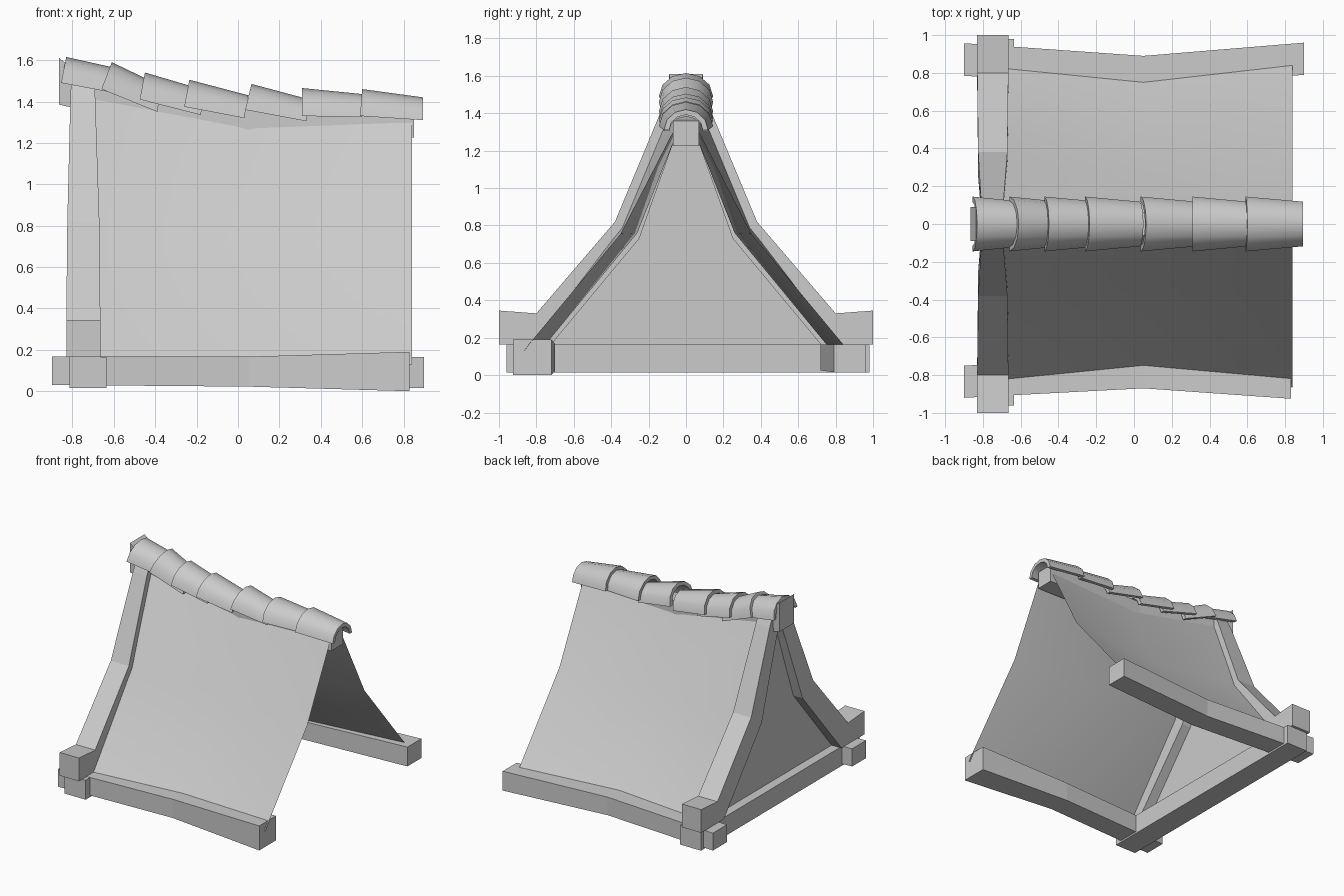
import bpy, bmesh, math
from mathutils import Vector

if "Cube" in bpy.data.objects:
    bpy.data.objects.remove(bpy.data.objects["Cube"])


def make(name, verts, faces, smooth=False):
    me = bpy.data.meshes.new(name)
    me.from_pydata([tuple(v) for v in verts], [], faces)
    ob = bpy.data.objects.new(name, me)
    bpy.context.collection.objects.link(ob)
    bm = bmesh.new()
    bm.from_mesh(me)
    bmesh.ops.recalc_face_normals(bm, faces=bm.faces)
    bm.to_mesh(me)
    bm.free()
    if smooth:
        bpy.context.view_layer.objects.active = ob
        ob.select_set(True)
        bpy.ops.object.shade_smooth_by_angle(angle=math.radians(40))
        ob.select_set(False)
    return ob


def loft(name, sections, smooth=False, caps=True):
    """Skin a list of closed cross-sections."""
    n = len(sections[0])
    verts = [p for s in sections for p in s]
    faces = []
    for k in range(len(sections) - 1):
        a, b = k * n, (k + 1) * n
        faces += [(a + i, a + (i + 1) % n, b + (i + 1) % n, b + i) for i in range(n)]
    if caps:
        faces += [tuple(range(n)), tuple(range(len(verts) - n, len(verts)))]
    return make(name, verts, faces, smooth)


def x_rect(x, y0, y1, z0, z1):
    return [(x, y0, z0), (x, y1, z0), (x, y1, z1), (x, y0, z1)]


# Bent sill beams under both eaves
loft("back_sill_beam", [x_rect(-0.9, 0.785, 0.957, 0.03, 0.165),
                        x_rect(0.05, 0.72, 0.89, 0.025, 0.165),
                        x_rect(0.9, 0.79, 0.96, 0.015, 0.165)])
loft("front_sill_beam", [x_rect(-0.9, -0.92, -0.75, 0.03, 0.167),
                         x_rect(0.05, -0.87, -0.70, 0.022, 0.167),
                         x_rect(0.83, -0.925, -0.72, 0.0, 0.19)])

# Cross beam under the gable
loft("gable_sill_beam", [[(-0.815, y, 0.015), (-0.635, y, 0.015), (-0.635, y, 0.165), (-0.815, y, 0.165)]
                         for y in (-0.96, 0.98)])

# Ridge beam, sagging along its length
loft("ridge_beam", [x_rect(-0.865, -0.09, 0.09, 1.385, 1.61),
                    x_rect(-0.80, -0.085, 0.085, 1.37, 1.56),
                    x_rect(0.0, -0.06, 0.06, 1.23, 1.37),
                    x_rect(0.85, -0.07, 0.07, 1.225, 1.36)])

# Gable rafters with upturned feet: outer y,z / inner y,z / x range
rafter = [(1.0, 0.345, 1.0, 0.165, -0.83, -0.665),
          (0.8, 0.33, 0.72, 0.165, -0.83, -0.665),
          (0.38, 0.82, 0.25, 0.73, -0.825, -0.67),
          (0.13, 1.42, 0.065, 1.25, -0.81, -0.69),
          (0.07, 1.54, 0.0, 1.42, -0.805, -0.69)]
for s, side in ((1, "back"), (-1, "front")):
    loft(side + "_rafter", [[(x0, s * yo, zo), (x1, s * yo, zo), (x1, s * yi, zi), (x0, s * yi, zi)]
                            for yo, zo, yi, zi, x0, x1 in rafter])

# Recessed gable wall
half = [(0.78, 0.13), (0.31, 0.77), (0.09, 1.33), (0.03, 1.45)]
outline = half + [(-y, z) for y, z in reversed(half)]
make("gable_wall", [(-0.745, y, z) for y, z in outline],
     [(i, i + 1, 6 - i, 7 - i) for i in range(3)])

# Sagging roof sheets: profile (y, z) from ridge to eave at three stations
stations = [(-0.75, [(0.02, 1.49), (0.08, 1.43), (0.35, 0.79), (0.83, 0.165), (0.86, 0.125)]),
            (0.05, [(0.01, 1.36), (0.05, 1.29), (0.26, 0.76), (0.75, 0.165), (0.78, 0.125)]),
            (0.84, [(0.02, 1.36), (0.075, 1.29), (0.35, 0.755), (0.84, 0.165), (0.865, 0.13)])]
for s, side in ((1, "back"), (-1, "front")):
    verts = [(x, s * y, z) for x, prof in stations for y, z in prof]
    faces = [(k * 5 + i, k * 5 + i + 1, k * 5 + i + 6, k * 5 + i + 5)
             for k in range(2) for i in range(4)]
    make(side + "_roof_sheet", verts, faces, smooth=True)


# Overlapping ridge tiles: tapered arches
def arch(low, top, w, t=0.028):
    low, top = Vector((low[0], 0, low[1])), Vector((top[0], 0, top[1]))
    up = top - low
    pts = []
    for shrink, order in ((0, range(7)), (t, range(6, -1, -1))):
        for i in order:
            a = math.pi * i / 6
            p = low + up * ((1 - shrink / up.length) * math.sin(a))
            # sides flare outwards toward the rim
            p.y = (w - shrink) * math.cos(a)
            pts.append(p)
    return pts


tiles = [((-0.855, 1.49), (-0.83, 1.615), (-0.59, 1.44), (-0.56, 1.555)),
         ((-0.66, 1.46), (-0.61, 1.59), (-0.39, 1.35), (-0.37, 1.475)),
         ((-0.475, 1.41), (-0.45, 1.54), (-0.18, 1.335), (-0.16, 1.455)),
         ((-0.26, 1.375), (-0.235, 1.505), (0.03, 1.32), (0.05, 1.43)),
         ((0.035, 1.36), (0.065, 1.485), (0.33, 1.305), (0.345, 1.41)),
         ((0.31, 1.33), (0.31, 1.465), (0.60, 1.325), (0.61, 1.435)),
         ((0.59, 1.33), (0.60, 1.46), (0.895, 1.31), (0.895, 1.42))]
for n, (l0, t0, l1, t1) in enumerate(tiles):
    loft("ridge_tile_%d" % (n + 1), [arch(l0, t0, 0.145), arch(l1, t1, 0.118)], smooth=True)
